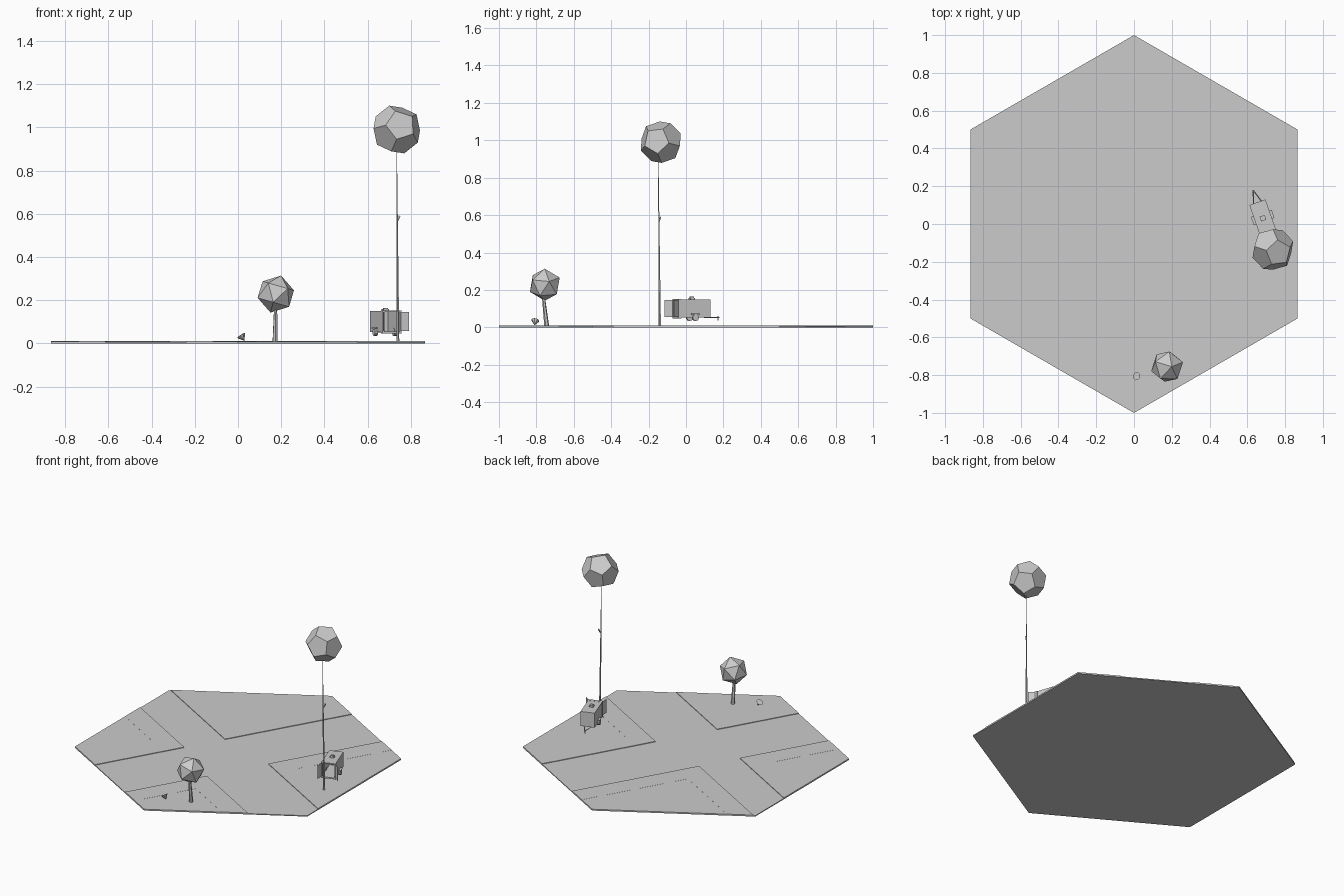
import bpy, bmesh, math
from mathutils import Vector, Matrix

if "Cube" in bpy.data.objects:
    bpy.data.objects.remove(bpy.data.objects["Cube"])

E1 = Vector((0.5, 0.866, 0))       # main street direction
E2 = Vector((-0.866, 0.5, 0))      # side street direction


def finish(name, bm, mat=None):
    if mat is not None:
        bm.transform(mat)
    bmesh.ops.recalc_face_normals(bm, faces=bm.faces)
    me = bpy.data.meshes.new(name)
    bm.to_mesh(me)
    bm.free()
    ob = bpy.data.objects.new(name, me)
    bpy.context.collection.objects.link(ob)
    return ob


def hex_piece(name, z0, z1, cuts=()):
    """Hexagonal slab, keeping dot(point, axis) > limit for every cut."""
    bm = bmesh.new()
    vs = [bm.verts.new((math.sin(i * math.pi / 3), math.cos(i * math.pi / 3), z0))
          for i in range(6)]
    bm.faces.new(vs)
    for axis, limit in cuts:
        bmesh.ops.bisect_plane(bm, geom=bm.verts[:] + bm.edges[:] + bm.faces[:],
                               plane_co=axis * limit, plane_no=axis, clear_inner=True)
    ext = bmesh.ops.extrude_face_region(bm, geom=bm.faces[:])
    top = [g for g in ext["geom"] if isinstance(g, bmesh.types.BMVert)]
    bmesh.ops.translate(bm, verts=top, vec=(0, 0, z1 - z0))
    return finish(name, bm)


def box(name, lo, hi, mat=None):
    bm = bmesh.new()
    lo, hi = Vector(lo), Vector(hi)
    bmesh.ops.create_cube(bm, size=1)
    bm.transform(Matrix.Translation((lo + hi) / 2) @ Matrix.Diagonal((*(hi - lo), 1)))
    return finish(name, bm, mat)


def rod(name, a, b, r1, r2, sides=6, mat=None):
    a, b = Vector(a), Vector(b)
    d = b - a
    bm = bmesh.new()
    bmesh.ops.create_cone(bm, cap_ends=True, segments=sides, radius1=r1,
                          radius2=r2, depth=d.length)
    bm.transform(Matrix.Translation((a + b) / 2) @ d.to_track_quat('Z', 'Y').to_matrix().to_4x4())
    return finish(name, bm, mat)


# Ground: road slab and four raised blocks with pavement strips
hex_piece("road", 0, 0.006)
W = 0.14
for name, s1, a1, s2, a2 in (("top", 1, 0.01, 1, 0.21), ("left", -1, 0.265, 1, 0.21),
                             ("bottom", -1, 0.315, -1, 0.225), ("right", 1, 0.10, -1, 0.225)):
    u, v = E1 * s1, E2 * s2
    hex_piece(name + "_pavement_a", 0.006, 0.010, [(u, a1), (v, a2), (-v, -a2 - W)])
    hex_piece(name + "_pavement_b", 0.006, 0.010, [(v, a2 + W), (u, a1), (-u, -a1 - W)])
    hex_piece(name + "_lawn", 0.006, 0.0095, [(v, a2 + W), (u, a1 + W)])

# Small tree
rod("small_tree_trunk", (0.172, -0.745, 0.008), (0.174, -0.762, 0.16), 0.013, 0.008, 6)
bm = bmesh.new()
bmesh.ops.create_icosphere(bm, subdivisions=1, radius=0.089)
finish("small_tree_crown", bm, Matrix.Translation((0.175, -0.755, 0.228))
       @ Matrix.Rotation(0.28, 4, 'Y') @ Matrix.Rotation(0.3, 4, 'Z'))

# Tall tree with a dodecahedral crown
rod("tall_tree_trunk", (0.74, -0.14, 0.008), (0.735, -0.148, 0.90), 0.007, 0.001, 5)
rod("tall_tree_twig", (0.739, -0.143, 0.565), (0.748, -0.136, 0.59), 0.003, 0.005, 4)
src = bmesh.new()
bmesh.ops.create_icosphere(src, subdivisions=1, radius=1)
bm = bmesh.new()
for f in src.faces:
    bm.verts.new(f.calc_center_median().normalized() * 0.116)
src.free()
bmesh.ops.convex_hull(bm, input=bm.verts[:])
bmesh.ops.dissolve_limit(bm, angle_limit=0.05, verts=bm.verts[:], edges=bm.edges[:])
finish("tall_tree_crown", bm, Matrix.Translation((0.735, -0.135, 0.99))
       @ Matrix.Rotation(0.2, 4, 'Z') @ Matrix.Rotation(1.35, 4, 'X'))

# Little cone lying on the lawn
rod("small_cone", (0.03, -0.81, 0.012), (0.014, -0.806, 0.037), 0.001, 0.022, 8)

# Trailer, local +y points to the hitch
T = Matrix.Translation((0.683, 0.03, 0)) @ Matrix.Rotation(math.radians(19.3), 4, 'Z')
X, Y, Z0, Z1, t = 0.045, 0.09, 0.052, 0.150, 0.003
box("trailer_floor", (-X, -Y, Z0), (X, Y, Z0 + t), T)
box("trailer_roof", (-X, -Y, Z1 - t), (X, Y, Z1), T)
box("trailer_front_wall", (-X, Y - t, Z0), (X, Y, Z1), T)
box("roof_hatch", (-0.014, -0.012, Z1), (0.014, 0.014, Z1 + 0.008), T)
box("roof_hatch_lid", (-0.009, -0.008, Z1 + 0.008), (0.009, 0.010, Z1 + 0.014), T)
for side, s in (("left", -1), ("right", 1)):
    xa, xb = sorted((s * X, s * (X - t)))
    box(side + "_wall", (xa, -Y, Z0), (xb, Y, Z1), T)
    xa, xb = sorted((s * (X + 0.002), s * (X - 0.007)))
    box(side + "_door_post", (xa, -Y - 0.002, Z0 - 0.006), (xb, -Y + 0.016, Z1 + 0.001), T)
    # Wheel and mudguard
    rod(side + "_wheel", (s * 0.040, 0.005, 0.052), (s * 0.056, 0.005, 0.052),
        0.018, 0.018, 10, T)
    xa, xb = sorted((s * X, s * 0.058))
    box(side + "_mudguard", (xa, -0.018, 0.069), (xb, 0.028, 0.073), T)
    # Drawbar
    rod(side + "_drawbar", (s * 0.025, Y - 0.01, 0.053), (0, 0.158, 0.053), 0.003, 0.003, 4, T)
    # Open rear door, swung on its hinge
    swing = math.radians(-105 if s < 0 else 125)
    D = T @ Matrix.Translation((s * X, -Y, 0)) @ Matrix.Rotation(swing, 4, 'Z')
    xa, xb = sorted((0, -s * 0.045))
    box(side + "_rear_door", (xa, -0.0015, 0.056), (xb, 0.0015, 0.146), D)
box("rear_sill", (-X, -Y - 0.002, Z0 - 0.006), (X, -Y + 0.016, Z0 + 0.003), T)
box("rear_lintel", (-X, -Y - 0.002, Z1 - 0.006), (X, -Y + 0.016, Z1 + 0.001), T)
rod("hitch_post", (0, 0.15, 0.036), (0, 0.15, 0.060), 0.003, 0.003, 6, T)
